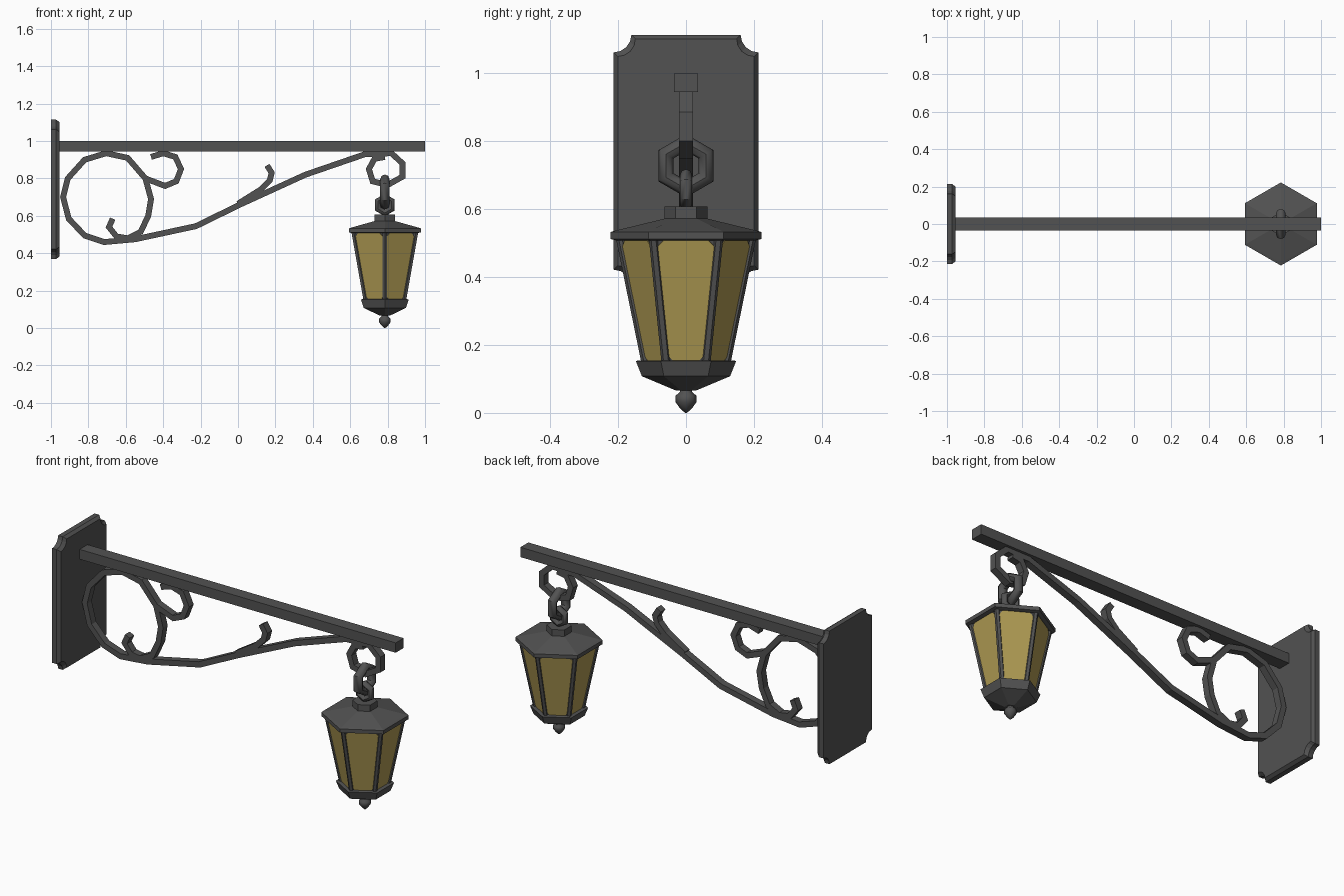
import bpy, bmesh, math
from mathutils import Vector

if "Cube" in bpy.data.objects:
    bpy.data.objects.remove(bpy.data.objects["Cube"], do_unlink=True)


def material(name, rgb):
    m = bpy.data.materials.new(name)
    m.use_nodes = True
    m.diffuse_color = (*rgb, 1)
    m.node_tree.nodes["Principled BSDF"].inputs["Base Color"].default_value = (*rgb, 1)
    return m


IRON = material("dark iron", (0.085, 0.085, 0.085))
GLASS = material("amber glass", (0.42, 0.32, 0.085))
LAMP_X = 0.785


def make(name, verts, faces, mat=IRON):
    mesh = bpy.data.meshes.new(name)
    mesh.from_pydata([tuple(v) for v in verts], [], faces)
    bm = bmesh.new()
    bm.from_mesh(mesh)
    bmesh.ops.recalc_face_normals(bm, faces=bm.faces)
    bm.to_mesh(mesh)
    bm.free()
    mesh.materials.append(mat)
    ob = bpy.data.objects.new(name, mesh)
    bpy.context.collection.objects.link(ob)
    return ob


def loft(name, rings, mat=IRON):
    """Closed skin over a list of equal-length vertex rings."""
    n = len(rings[0])
    faces = [(r * n + i, r * n + (i + 1) % n, (r + 1) * n + (i + 1) % n, (r + 1) * n + i)
             for r in range(len(rings) - 1) for i in range(n)]
    last = (len(rings) - 1) * n
    faces += [tuple(range(n)), tuple(range(last, last + n))]
    return make(name, [v for ring in rings for v in ring], faces, mat)


def corner(i, r, z, sides=6):
    a = math.radians(90) + math.tau * i / sides
    return Vector((LAMP_X + r * math.cos(a), r * math.sin(a), z))


def turned(name, profile, sides=6):
    return loft(name, [[corner(i, r, z, sides) for i in range(sides)] for r, z in profile])


def ribbon(name, points, thick=0.031, depth=0.04):
    """Rectangular bar following an x-z path with mitred joints."""
    pts = [Vector(p) for p in points]
    rings = []
    for i, p in enumerate(pts):
        d0 = (p - pts[i - 1]).normalized() if i else (pts[1] - p).normalized()
        d1 = (pts[i + 1] - p).normalized() if i < len(pts) - 1 else d0
        t = (d0 + d1).normalized()
        n = Vector((-t.y, t.x)) * (thick / 2 / max(t.dot(d0), 0.6))
        a, b = p + n, p - n
        h = depth / 2
        rings.append([(a.x, -h, a.y), (a.x, h, a.y), (b.x, h, b.y), (b.x, -h, b.y)])
    return loft(name, rings)


# Wall plate with scooped corners and a slightly tapered front
def plate_ring(x, shrink):
    hy, hz, cut, mid = 0.213 - shrink, 0.372 - shrink, 0.052, 0.742
    ring = []
    for q, (sy, sz) in enumerate([(1, 1), (-1, 1), (-1, -1), (1, -1)]):
        arc = [(hy - cut * math.sin(k * math.pi / 8), hz - cut * math.cos(k * math.pi / 8))
               for k in range(5)]
        if q % 2:
            arc.reverse()
        ring += [(x, sy * y, mid + sz * z) for y, z in arc]
    return ring


loft("wall_plate", [plate_ring(-1, 0), plate_ring(-0.972, 0), plate_ring(-0.955, 0.012)])

# Horizontal beam
loft("beam", [[(x, y, z) for y, z in [(-.035, .945), (.035, .945), (.035, 1), (-.035, 1)]]
              for x in (-0.999, 1)])

# Main scroll: inner curl, large loop, long sweep and hanging hook
ribbon("main_scroll", [
    (-.67, .585), (-.69, .54), (-.65, .49), (-.59, .48), (-.52, .515), (-.48, .60),
    (-.465, .69), (-.495, .80), (-.59, .91), (-.705, .935), (-.82, .90), (-.91, .80),
    (-.935, .70), (-.905, .585), (-.82, .495), (-.715, .46), (-.55, .475), (-.225, .545),
    (.01, .66), (.36, .82), (.68, .93), (.82, .935), (.88, .88), (.88, .81), (.80, .765),
    (.72, .785), (.70, .85), (.73, .905), (.785, .915)])
ribbon("upper_curl", [(-.495, .80), (-.39, .76), (-.33, .785), (-.305, .85), (-.335, .915),
                      (-.40, .935), (-.465, .915)])
ribbon("leaf_curl", [(.0, .665), (.12, .74), (.17, .79), (.18, .83), (.155, .87)])


# Chain links
def link(name, z, major, minor, turn):
    rings = []
    for i in range(7):
        a = math.pi / 2 + math.tau * i / 6
        ring = []
        for j in range(8):
            b = math.tau * j / 8
            r, side = major + minor * math.cos(b), minor * math.sin(b)
            u, w = r * math.cos(a), z + r * math.sin(a)
            ring.append((LAMP_X + side, u, w) if turn else (LAMP_X + u, side, w))
        rings.append(ring)
    ob = loft(name, rings)
    bm = bmesh.new()
    bm.from_mesh(ob.data)
    caps = [f for f in bm.faces if len(f.verts) > 4]
    bmesh.ops.delete(bm, geom=caps, context="FACES_ONLY")
    bmesh.ops.remove_doubles(bm, verts=bm.verts, dist=0.0001)
    bmesh.ops.recalc_face_normals(bm, faces=bm.faces)
    bm.to_mesh(ob.data)
    bm.free()
    return ob


smooth = [link("upper_link", 0.728, 0.068, 0.025, True),
          link("lower_link", 0.658, 0.042, 0.018, False)]

# Lantern metalwork
turned("top_nut", [(0.063, 0.565), (0.063, 0.608)])
turned("roof", [(0.205, 0.508), (0.222, 0.512), (0.222, 0.533), (0.208, 0.537), (0.06, 0.573)])
turned("base", [(0.135, 0.155), (0.148, 0.153), (0.130, 0.108), (0.03, 0.066)])
smooth.append(turned("finial", [(0.018, 0.075), (0.018, 0.062), (0.031, 0.05), (0.031, 0.032),
                                (0.018, 0.014), (0.003, 0)], 8))
TOP, BOTTOM = (0.195, 0.512), (0.121, 0.15)
turned("lantern_core", [TOP, BOTTOM])

# Corner posts and chamfered glass panes
for i in range(6):
    rings = []
    for r, z in (TOP, BOTTOM):
        v = corner(i, r, z)
        out = (v - Vector((LAMP_X, 0, z))).normalized()
        side = Vector((-out.y, out.x, 0)) * 0.012
        rings.append([v + out * .011, v + side + out * .003, v + side - out * .015,
                      v - side - out * .015, v - side + out * .003])
    loft(f"corner_post_{i + 1}", rings)

    a, b = corner(i, *TOP), corner(i + 1, *TOP)
    c, d = corner(i, *BOTTOM), corner(i + 1, *BOTTOM)
    normal = (b - a).cross(c - a).normalized()
    if normal.dot(a + b - 2 * Vector((LAMP_X, 0, a.z))) < 0:
        normal.negate()
    outline = [(.16, .01), (.84, .01), (.94, .06), (.92, .95), (.83, .985),
               (.17, .985), (.08, .95), (.06, .06)]
    flat = [a.lerp(b, u).lerp(c.lerp(d, u), t) for u, t in outline]
    loft(f"glass_pane_{i + 1}", [flat, [p + normal * 0.003 for p in flat]], GLASS)

# Smooth shading on the rounded parts
for ob in bpy.context.selected_objects:
    ob.select_set(False)
for ob in smooth:
    ob.select_set(True)
bpy.context.view_layer.objects.active = smooth[0]
bpy.ops.object.shade_smooth_by_angle(angle=math.radians(50))
